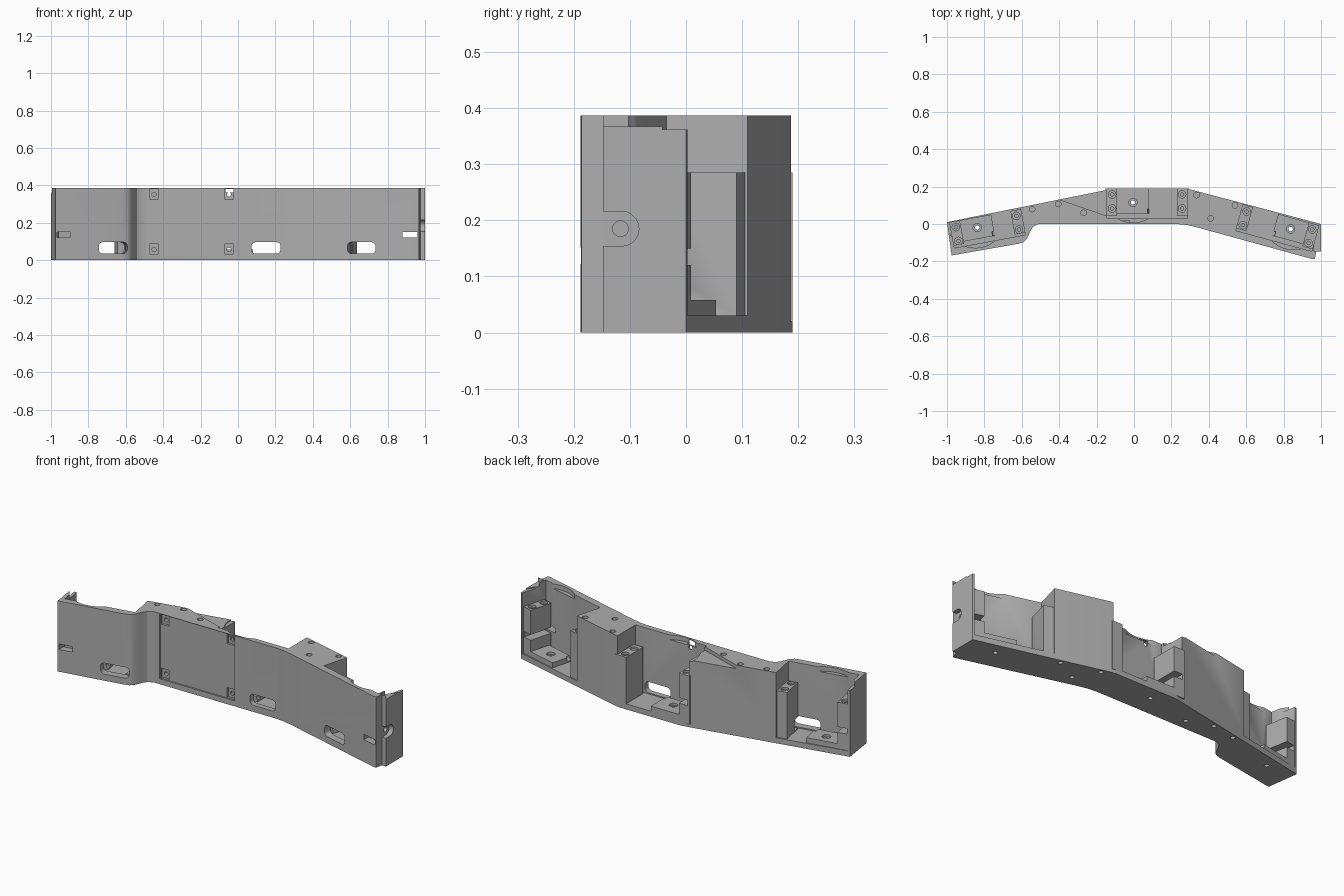
import bpy, bmesh, math
from mathutils import Matrix, Vector

if "Cube" in bpy.data.objects:
    bpy.data.objects.remove(bpy.data.objects["Cube"])

H = 0.387
PAD_TOP = 0.285
grey = bpy.data.materials.new("machined_grey")
grey.use_nodes = True
colour = (0.42, 0.42, 0.42, 1)
grey.diffuse_color = colour
grey.node_tree.nodes["Principled BSDF"].inputs["Base Color"].default_value = colour


def prism(name, points, z0, z1, matrix=None):
    """Extrude a plan outline upward."""
    bm = bmesh.new()
    face = bm.faces.new([bm.verts.new((x, y, z0)) for x, y in points])
    top = bmesh.ops.extrude_face_region(bm, geom=[face])["geom"]
    verts = [v for v in top if isinstance(v, bmesh.types.BMVert)]
    bmesh.ops.translate(bm, verts=verts, vec=(0, 0, z1 - z0))
    bmesh.ops.recalc_face_normals(bm, faces=bm.faces)
    if matrix:
        bm.transform(matrix)
    mesh = bpy.data.meshes.new(name)
    bm.to_mesh(mesh)
    bm.free()
    obj = bpy.data.objects.new(name, mesh)
    bpy.context.collection.objects.link(obj)
    mesh.materials.append(grey)
    return obj


def box(name, x0, x1, y0, y1, z0, z1, matrix=None):
    return prism(name, [(x0, y0), (x1, y0), (x1, y1), (x0, y1)], z0, z1, matrix)


def cylinder(name, x, y, r, z0, z1, matrix=None, n=20):
    ring = [(x + r * math.cos(math.tau * i / n), y + r * math.sin(math.tau * i / n))
            for i in range(n)]
    return prism(name, ring, z0, z1, matrix)


def rounded_rect(w, h, r, n=5):
    pts = []
    for k, (sx, sy) in enumerate([(1, 1), (-1, 1), (-1, -1), (1, -1)]):
        for i in range(n + 1):
            a = math.pi / 2 * (k + i / n)
            pts.append((sx * (w / 2 - r) + r * math.cos(a),
                        sy * (h / 2 - r) + r * math.sin(a)))
    return pts


def combine(tool, operation="DIFFERENCE"):
    mod = body.modifiers.new("combine", "BOOLEAN")
    mod.operation = operation
    mod.solver = "EXACT"
    mod.object = tool
    bpy.context.view_layer.objects.active = body
    bpy.ops.object.modifier_apply(modifier=mod.name)
    bpy.data.objects.remove(tool)


FACING = Matrix.Rotation(math.pi / 2, 4, "X")   # turns plan z into -y

# Bent beam with a stepped front and a notched end
front = [(-0.975, -0.168), (-0.62, -0.106), (-0.59, -0.097), (-0.572, -0.08),
         (-0.555, -0.04), (-0.54, -0.015), (-0.51, 0), (0.23, 0), (0.28, -0.005),
         (0.33, -0.016), (0.955, -0.188), (0.967, -0.186), (0.975, -0.148), (1, -0.148)]
back = [(1, 0), (0.30, 0.185), (0.27, 0.19), (-0.10, 0.19), (-0.13, 0.185), (-1, 0.01)]
body = prism("beam_body", front + back, 0, H)

# Three rear bays: origin, angle, length, depth, whether the plate sits at the far end, slot place
bays = [((-0.96, -0.128), 10.5, 0.385, 0.14, False, 0.29),
        ((-0.145, 0.03), 0, 0.43, 0.16, False, 0.295),
        ((0.545, -0.035), -15.3, 0.42, 0.145, True, 0.13)]
for (ox, oy), angle, length, depth, far, slot in bays:
    m = Matrix.Translation((ox, oy, 0)) @ Matrix.Rotation(math.radians(angle), 4, "Z")
    combine(box("bay", 0, length, 0, 0.35, 0.03, 1, m))

    # Hand the local axis so the plate end is always at zero
    if far:
        m2 = m @ Matrix.Translation((length, 0, 0)) @ Matrix.Scale(-1, 4, Vector((1, 0, 0)))
    else:
        m2 = m

    def add(tool, operation):
        bm = bmesh.new()
        bm.from_mesh(tool.data)
        bm.transform(m2)
        bmesh.ops.recalc_face_normals(bm, faces=bm.faces)
        bm.to_mesh(tool.data)
        bm.free()
        combine(tool, operation)

    # Raised floor plate, two pad columns and the gap under the first pad
    add(box("floor_plate", -0.005, 0.225, 0.025, depth, 0.02, 0.058), "UNION")
    add(box("plate_pad", -0.008, 0.055, 0.012, depth, 0.02, PAD_TOP), "UNION")
    add(box("wall_pad", length - 0.055, length + 0.008, 0.012, depth, 0.02, PAD_TOP), "UNION")
    add(box("pad_gap", 0.003, 0.12, 0.012, 0.3, 0.12, 0.15), "DIFFERENCE")
    add(cylinder("plate_bore", 0.14, 0.085, 0.022, 0.045, 0.1), "DIFFERENCE")
    add(cylinder("plate_hole", 0.14, 0.085, 0.012, -0.1, 0.1), "DIFFERENCE")
    for u in (0.028, length - 0.028):
        for v in (depth - 0.115, depth - 0.04):
            add(cylinder("pad_bore", u, v + 0.008, 0.02, PAD_TOP - 0.012, 0.3), "DIFFERENCE")
            add(cylinder("pad_hole", u, v + 0.008, 0.009, 0.2, 0.3), "DIFFERENCE")

    # Shallow arc relieved from the top of the front wall
    add(cylinder("wall_relief", 0.14, 0.14, 0.163, 0.362, 1, None, 40), "DIFFERENCE")

    # Rounded window through the front wall
    window = prism("window", rounded_rect(0.155, 0.06, 0.02), -0.05, 0.15,
                   m @ Matrix.Translation((slot, 0, 0.066)) @ FACING)
    combine(window)

# Lower ledge on the middle block
combine(prism("ledge", [(-0.41, 0.135), (-0.15, 0.045), (-0.08, 0.045),
                        (-0.08, 0.25), (-0.41, 0.25)], 0.368, 1))

# Slots through the front near both ends
for x0, x1 in ((-0.968, -0.895), (0.88, 0.96)):
    combine(box("end_slot", x0, x1, -0.3, -0.08, 0.122, 0.152))

# Lowered end wall, with a rounded socket
combine(box("end_step", 0.962, 1.1, -0.147, 0.1, 0.367, 1))
side = Matrix.Rotation(math.pi / 2, 4, "Y")      # plan x becomes -z
combine(cylinder("end_socket", -0.185, -0.115, 0.031, 0.975, 1.1, side))
combine(box("end_socket_mouth", -0.216, -0.154, -0.16, -0.115, 0.975, 1.1, side))
combine(cylinder("end_bore", -0.185, -0.117, 0.014, 0.94, 1.1, side))

# Recessed front panel with four screw corners
px0, px1, pz0 = -0.475, -0.022, 0.03
combine(box("panel_recess", px0, px1, pz0, H - 0.002, -0.008, 0.1, FACING))
for x in (px0 + 0.026, px1 - 0.026):
    for z in (pz0 + 0.026, H - 0.036):
        combine(box("screw_corner", x - 0.024, x + 0.024, z - 0.024, z + 0.03,
                    -0.02, 0.1, FACING))
        combine(cylinder("screw_hole", x, z, 0.011, -0.05, 0.1, FACING))

# Dowel holes in the tops of the blocks
for x, y in ((-0.545, 0.08), (-0.405, 0.107), (-0.27, 0.06),
             (0.335, 0.155), (0.41, 0.03), (0.54, 0.10)):
    combine(cylinder("top_hole", x, y, 0.015, H - 0.05, 1))
    combine(cylinder("bottom_hole", x, y, 0.012, -0.1, 0.03))

# Finish
bpy.ops.object.select_all(action="DESELECT")
body.select_set(True)
bpy.context.view_layer.objects.active = body
for poly in body.data.polygons:
    poly.material_index = 0
bpy.ops.object.shade_smooth_by_angle(angle=math.radians(32))
